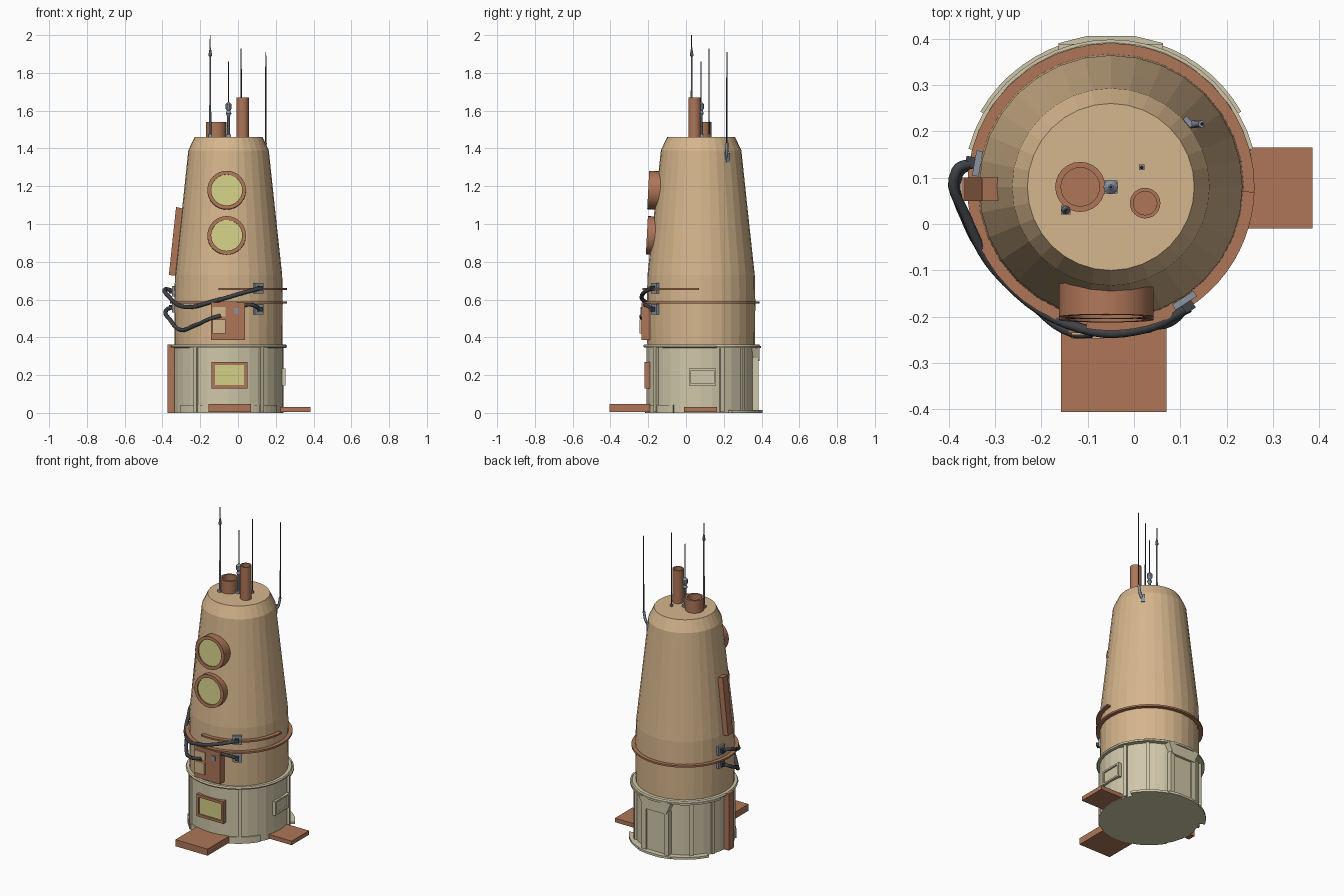
import bpy, bmesh, math
from mathutils import Vector, Matrix

if "Cube" in bpy.data.objects:
    bpy.data.objects.remove(bpy.data.objects["Cube"])

CX, CY = -0.05, 0.08          # tower axis


def mat(name, r, g, b):
    m = bpy.data.materials.new(name)
    m.diffuse_color = tuple((c / 255) ** 2.2 for c in (r, g, b)) + (1,)
    m.use_nodes = True
    m.node_tree.nodes["Principled BSDF"].inputs["Base Color"].default_value = m.diffuse_color
    return m


TAN = mat("tan_wall", 212, 180, 139)
CREAM = mat("cream_base", 207, 198, 168)
BROWN = mat("copper_brown", 172, 117, 88)
GLASS = mat("yellow_glass", 210, 207, 134)
DARK = mat("dark_cable", 66, 69, 73)
STEEL = mat("grey_steel", 138, 146, 158)


def finish(name, bm, m, smooth=None):
    bmesh.ops.recalc_face_normals(bm, faces=bm.faces)
    me = bpy.data.meshes.new(name)
    bm.to_mesh(me)
    bm.free()
    ob = bpy.data.objects.new(name, me)
    bpy.context.collection.objects.link(ob)
    me.materials.append(m)
    if smooth:
        bpy.context.view_layer.objects.active = ob
        ob.select_set(True)
        bpy.ops.object.shade_smooth_by_angle(angle=math.radians(smooth))
        ob.select_set(False)
    return ob


def lathe(name, prof, m, at=(CX, CY, 0), n=32, rot=None, closed=False, smooth=None):
    """Spin (radius, height) points round z; open ends are capped."""
    bm = bmesh.new()
    rings = [[bm.verts.new((r * math.cos(2 * math.pi * i / n), r * math.sin(2 * math.pi * i / n), z))
              for i in range(n)] for r, z in prof]
    pairs = list(zip(rings, rings[1:]))
    if closed:
        pairs.append((rings[-1], rings[0]))
    else:
        bm.faces.new(rings[0])
        bm.faces.new(rings[-1])
    for a, b in pairs:
        for i in range(n):
            j = (i + 1) % n
            bm.faces.new((a[i], a[j], b[j], b[i]))
    bm.transform(Matrix.Translation(at) @ (rot or Matrix()))
    return finish(name, bm, m, smooth)


def box(name, lo, hi, m, rot=None):
    lo, hi = Vector(lo), Vector(hi)
    bm = bmesh.new()
    bmesh.ops.create_cube(bm, size=1)
    bm.transform(Matrix.Translation((lo + hi) / 2) @ (rot or Matrix()) @ Matrix.Diagonal((*(hi - lo), 1)))
    return finish(name, bm, m)


def prism(name, pts, m, depth):
    """Extrude a polygon by a depth vector."""
    bm = bmesh.new()
    f = bm.faces.new([bm.verts.new(p) for p in pts])
    r = bmesh.ops.extrude_face_region(bm, geom=[f])
    bmesh.ops.translate(bm, vec=depth, verts=[v for v in r["geom"] if isinstance(v, bmesh.types.BMVert)])
    return finish(name, bm, m)


def tube(name, pts, r, m):
    """Smooth round cable through points."""
    cu = bpy.data.curves.new(name, "CURVE")
    cu.dimensions = "3D"
    cu.bevel_depth, cu.bevel_resolution, cu.resolution_u = r, 2, 6
    cu.use_fill_caps = True
    s = cu.splines.new("BEZIER")
    s.bezier_points.add(len(pts) - 1)
    for b, p in zip(s.bezier_points, pts):
        b.co = p
        b.handle_left_type = b.handle_right_type = "AUTO"
    ob = bpy.data.objects.new(name, cu)
    bpy.context.collection.objects.link(ob)
    cu.materials.append(m)


def polar(deg, r, z):
    a = math.radians(deg)
    return (CX + r * math.cos(a), CY + r * math.sin(a), z)


def wall_box(name, deg, r, z, size, m):
    """Box (radial, tangential, height) standing on the wall at an angle."""
    p, h = Vector(polar(deg, r, z)), Vector(size) / 2
    box(name, p - h, p + h, m, Matrix.Rotation(math.radians(deg), 4, "Z"))


def arc_band(name, a0, a1, r0, r1, z0, z1, m, n=20):
    angs = [a0 + (a1 - a0) * i / n for i in range(n + 1)]
    pts = [polar(a, r1, z0) for a in angs] + [polar(a, r0, z0) for a in reversed(angs)]
    prism(name, pts, m, (0, 0, z1 - z0))


def frame(name, x0, x1, z0, z1, t, y0, y1, m):
    """Rectangular frame facing -y, as four bars."""
    for k, (a, b, c, d) in enumerate([(x0, x1, z0, z0 + t), (x0, x1, z1 - t, z1),
                                      (x0, x0 + t, z0 + t, z1 - t), (x1 - t, x1, z0 + t, z1 - t)]):
        box(f"{name}_{k}", (a, y0, c), (b, y1, d), m)


# Tower shell
lathe("tower_wall", [(0.285, 0.35), (0.287, 0.585), (0.284, 0.73), (0.246, 1.08), (0.213, 1.39), (0.18, 1.46)], TAN)
lathe("base_wall", [(0.29, 0), (0.29, 0.355)], CREAM)
lathe("base_rim", [(0.28, 0.343), (0.306, 0.347), (0.309, 0.355), (0.304, 0.363), (0.28, 0.363)], CREAM, at=(CX, CY + 0.003, 0))
lathe("copper_ring", [(0.28, 0.579), (0.31, 0.579), (0.31, 0.59), (0.28, 0.59)], BROWN, n=48, closed=True)
arc_band("half_ring", -100, -2, 0.28, 0.31, 0.65, 0.66, BROWN)

# Base trim and pilasters
arc_band("front_skirt", -150, -30, 0.285, 0.296, 0, 0.042, CREAM)
arc_band("rear_step", 30, 150, 0.28, 0.325, 0, 0.014, CREAM)
arc_band("rear_rim", 15, 165, 0.28, 0.318, 0.343, 0.355, CREAM)
for a in (-126, -54, 22, 48, 132, 158):
    wall_box("pilaster", a, 0.292, 0.176, (0.02, 0.022, 0.345), CREAM)

# Rear door with jambs, flared lintel and curved threshold
for s in (-1, 1):
    x = CX + s * 0.078
    box("door_jamb", (x - 0.016, 0.33, 0), (x + 0.016, 0.383, 0.29), CREAM)
box("door_leaf", (CX - 0.062, 0.33, 0), (CX + 0.062, 0.373, 0.28), CREAM)
prism("door_lintel", [(CX - 0.08, 0.33, 0.275), (CX + 0.08, 0.33, 0.275), (CX + 0.113, 0.33, 0.35),
                      (CX - 0.113, 0.33, 0.35)], CREAM, (0, 0.058, 0))
prism("door_threshold", [(CX - 0.113, 0.3, 0), (CX + 0.113, 0.3, 0), (CX + 0.113, 0.39, 0), (CX + 0.05, 0.406, 0),
                         (CX - 0.05, 0.406, 0), (CX - 0.113, 0.39, 0)], CREAM, (0, 0, 0.014))

# Ramps
box("front_ramp", (-0.157, -0.406, 0.004), (0.07, -0.19, 0.046), BROWN)
box("side_ramp", (0.22, -0.01, 0.004), (0.385, 0.165, 0.03), BROWN)

# Left post and sloping fin
box("left_post", (-0.372, 0.05, 0), (-0.33, 0.1, 0.362), BROWN)
prism("left_fin", [(-0.366, 0.05, 0.73), (-0.325, 0.05, 0.725), (-0.285, 0.05, 1.08), (-0.328, 0.05, 1.09)],
      BROWN, (0, 0.05, 0))

# Portholes
for z, y in ((1.18, -0.2), (0.94, -0.207)):
    R = Matrix.Rotation(math.radians(87), 4, "X")
    lathe("porthole_rim", [(0.082, -0.07), (0.102, -0.07), (0.102, 0), (0.082, 0)], BROWN,
          at=(-0.06, y, z), rot=R, closed=True, n=32, smooth=30)
    lathe("porthole_glass", [(0.083, -0.06), (0.083, -0.008)], GLASS, at=(-0.06, y, z), rot=R)

# Front and side windows in the base
frame("front_window_frame", -0.14, 0.05, 0.13, 0.27, 0.017, -0.22, -0.18, BROWN)
box("front_window_glass", (-0.125, -0.213, 0.145), (0.035, -0.19, 0.255), GLASS)
for k, (y0, y1, z0, z1) in enumerate([(0.015, 0.16, 0.145, 0.155), (0.015, 0.16, 0.225, 0.235),
                                      (0.015, 0.027, 0.145, 0.235), (0.148, 0.16, 0.145, 0.235)]):
    box(f"side_window_frame_{k}", (0.22, y0, z0), (0.252, y1, z1), CREAM)
box("side_window_panel", (0.22, 0.02, 0.15), (0.243, 0.155, 0.23), CREAM)

# Control box
box("control_box", (-0.142, -0.235, 0.385), (0.038, -0.18, 0.585), BROWN)
box("control_hatch", (-0.135, -0.247, 0.42), (-0.065, -0.23, 0.495), TAN)
box("control_plate", (-0.135, -0.24, 0.51), (-0.065, -0.23, 0.56), TAN)
box("control_switch", (-0.02, -0.241, 0.525), (0.005, -0.23, 0.555), STEEL)

# Cable sockets and cables
for a in (-57, 170):
    for z in ((0.66, 0.548) if a < 0 else (0.645, 0.56)):
        wall_box("socket_plate", a, 0.292, z, (0.014, 0.055, 0.055), STEEL)
        wall_box("socket_plug", a, 0.306, z, (0.024, 0.024, 0.024), DARK)
tube("upper_cable", [polar(170, 0.3, 0.645), polar(174, 0.335, 0.655), polar(192, 0.318, 0.61), polar(222, 0.305, 0.56),
                     polar(258, 0.312, 0.595), polar(284, 0.314, 0.635), polar(303, 0.31, 0.66)], 0.011, DARK)
tube("lower_cable", [polar(170, 0.3, 0.56), polar(175, 0.33, 0.545), polar(195, 0.318, 0.49), polar(212, 0.302, 0.44),
                     polar(235, 0.302, 0.465), (-0.13, -0.235, 0.505), (-0.09, -0.235, 0.515)], 0.011, DARK)
tube("short_cable", [(0.03, -0.215, 0.57), (0.07, -0.215, 0.572), polar(303, 0.306, 0.55)], 0.01, DARK)

# Chimneys
for name, x, y, r, h in (("wide_chimney", -0.116, 0.08, 0.054, 1.54), ("tall_chimney", 0.024, 0.045, 0.033, 1.67)):
    lathe(name, [(r, 1.45), (r, h), (r * 0.77, h), (r * 0.77, h - 0.04)], BROWN, at=(x, y, 0), n=24, smooth=30)

# Antennas
for name, x, y, top, b in (("tall_antenna", -0.147, 0.03, 2.0, 0.01), ("centre_antenna", -0.05, 0.08, 1.86, 0.014),
                           ("rear_antenna", 0.017, 0.122, 1.93, 0.006)):
    box(name + "_foot", (x - b, y - b, 1.455), (x + b, y + b, 1.475), STEEL)
    lathe(name, [(0.004, 1.46), (0.0025, top)], DARK, at=(x, y, 0), n=8)
lathe("tall_antenna_tip", [(0.004, 1.885), (0.01, 1.892), (0.003, 1.935)], STEEL, at=(-0.147, 0.03, 0), n=8)
lathe("tall_antenna_sleeve", [(0.006, 1.46), (0.004, 1.89)], STEEL, at=(-0.147, 0.03, 0), n=8)
lathe("centre_antenna_coil", [(0.008, 1.47), (0.007, 1.57), (0.015, 1.585), (0.009, 1.6), (0.016, 1.612),
                              (0.016, 1.635), (0.005, 1.645)], STEEL, at=(-0.05, 0.08, 0), n=10)
tube("side_antenna_bracket", [(0.105, 0.212, 1.345), (0.128, 0.215, 1.365), (0.146, 0.216, 1.43)], 0.008, STEEL)
wall_box("side_antenna_plate", 40, 0.217, 1.35, (0.014, 0.024, 0.05), STEEL)
lathe("side_antenna", [(0.004, 1.42), (0.0025, 1.91)], DARK, at=(0.147, 0.216, 0), n=8)
